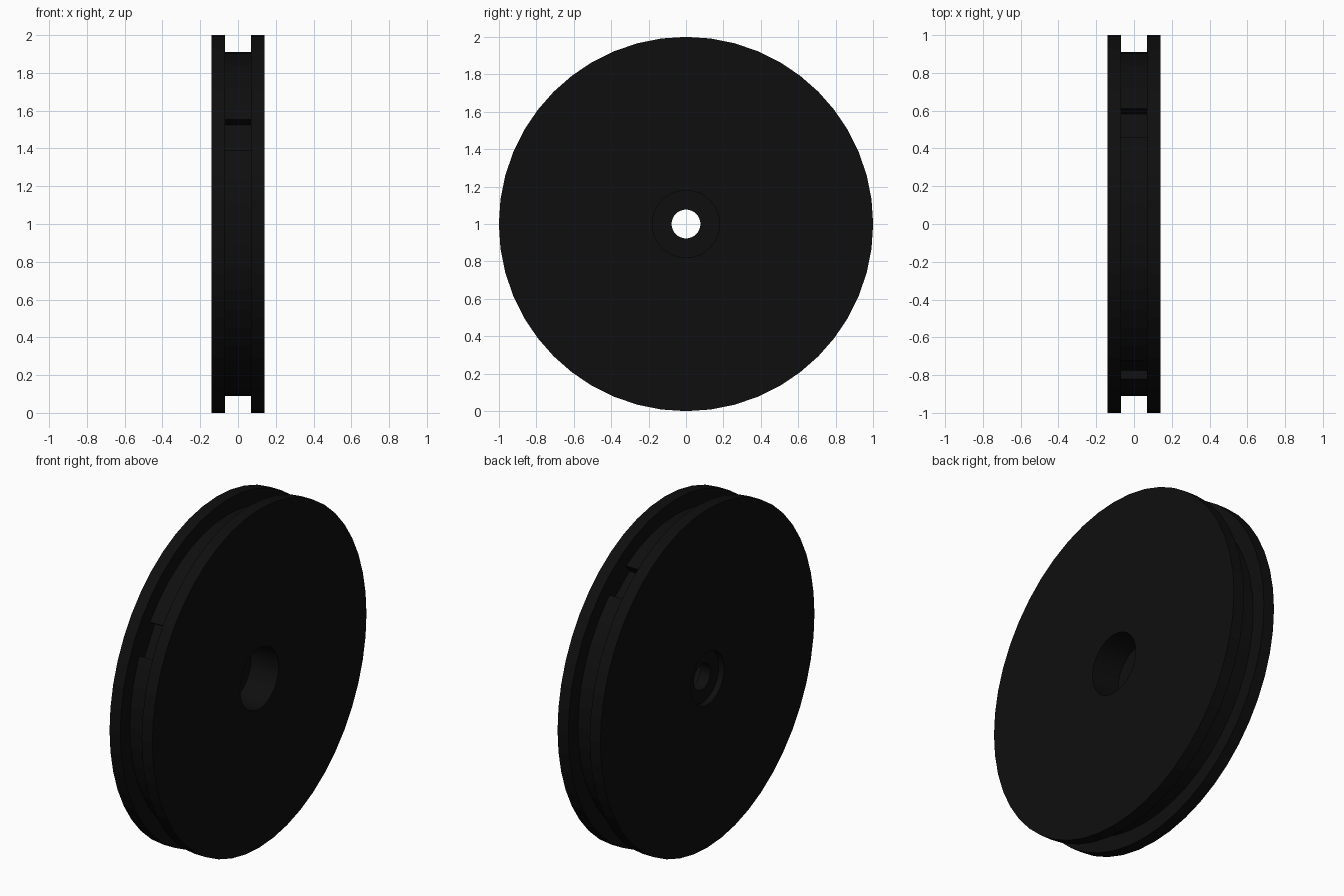
import bpy, bmesh, math
from mathutils import Matrix, Vector

cube = bpy.data.objects.get("Cube")
if cube:
    bpy.data.objects.remove(cube, do_unlink=True)

black = bpy.data.materials.new("matte black")
black.use_nodes = True
colour = (0.0045, 0.0045, 0.0045, 1)
black.diffuse_color = colour
black.node_tree.nodes["Principled BSDF"].inputs["Base Color"].default_value = colour

SIDES = 48
AXLE = Vector((0, 0, 1))


def add_object(name, bm):
    bmesh.ops.recalc_face_normals(bm, faces=bm.faces)
    mesh = bpy.data.meshes.new(name)
    bm.to_mesh(mesh)
    bm.free()
    mesh.materials.append(black)
    obj = bpy.data.objects.new(name, mesh)
    bpy.context.collection.objects.link(obj)
    return obj


def lathe(name, profile):
    """Turn a closed (x, radius) profile around the axle."""
    bm = bmesh.new()
    rings = []
    for i in range(SIDES):
        a = math.tau * i / SIDES
        rings.append([bm.verts.new(AXLE + Vector((x, r * math.cos(a), r * math.sin(a))))
                      for x, r in profile])
    n = len(profile)
    for i in range(SIDES):
        a, b = rings[i], rings[(i + 1) % SIDES]
        for j in range(n):
            k = (j + 1) % n
            bm.faces.new((a[j], a[k], b[k], b[j]))
    return add_object(name, bm)


# Wheel body: two flanges, deep bore on one side, shallow recess on the other
lathe("wheel_body", [
    (-0.14, 0.155), (-0.14, 1.0), (-0.07, 1.0), (-0.07, 0.8),
    (0.07, 0.8), (0.07, 1.0), (0.14, 1.0), (0.14, 0.18),
    (-0.04, 0.18), (-0.04, 0.077), (-0.105, 0.077), (-0.105, 0.155)])

# Drum at the bottom of the groove
drum = lathe("groove_drum", [(-0.075, 0.78), (-0.075, 0.91), (0.075, 0.91), (0.075, 0.78)])

# Two notches cut across the drum
for label, degrees in (("front", 148.6), ("back", 53.6)):
    bm = bmesh.new()
    bmesh.ops.create_cube(bm, size=1)
    place = (Matrix.Translation(AXLE) @ Matrix.Rotation(math.radians(degrees), 4, "X")
             @ Matrix.Translation((0, 0.95, 0)) @ Matrix.Diagonal((0.3, 0.2, 0.19, 1)))
    bmesh.ops.transform(bm, matrix=place, verts=bm.verts)
    cutter = add_object(label + "_notch_cutter", bm)
    cutter.hide_render = True
    cutter.hide_set(True)
    cut = drum.modifiers.new(label + "_notch", "BOOLEAN")
    cut.operation = "DIFFERENCE"
    cut.solver = "EXACT"
    cut.object = cutter
